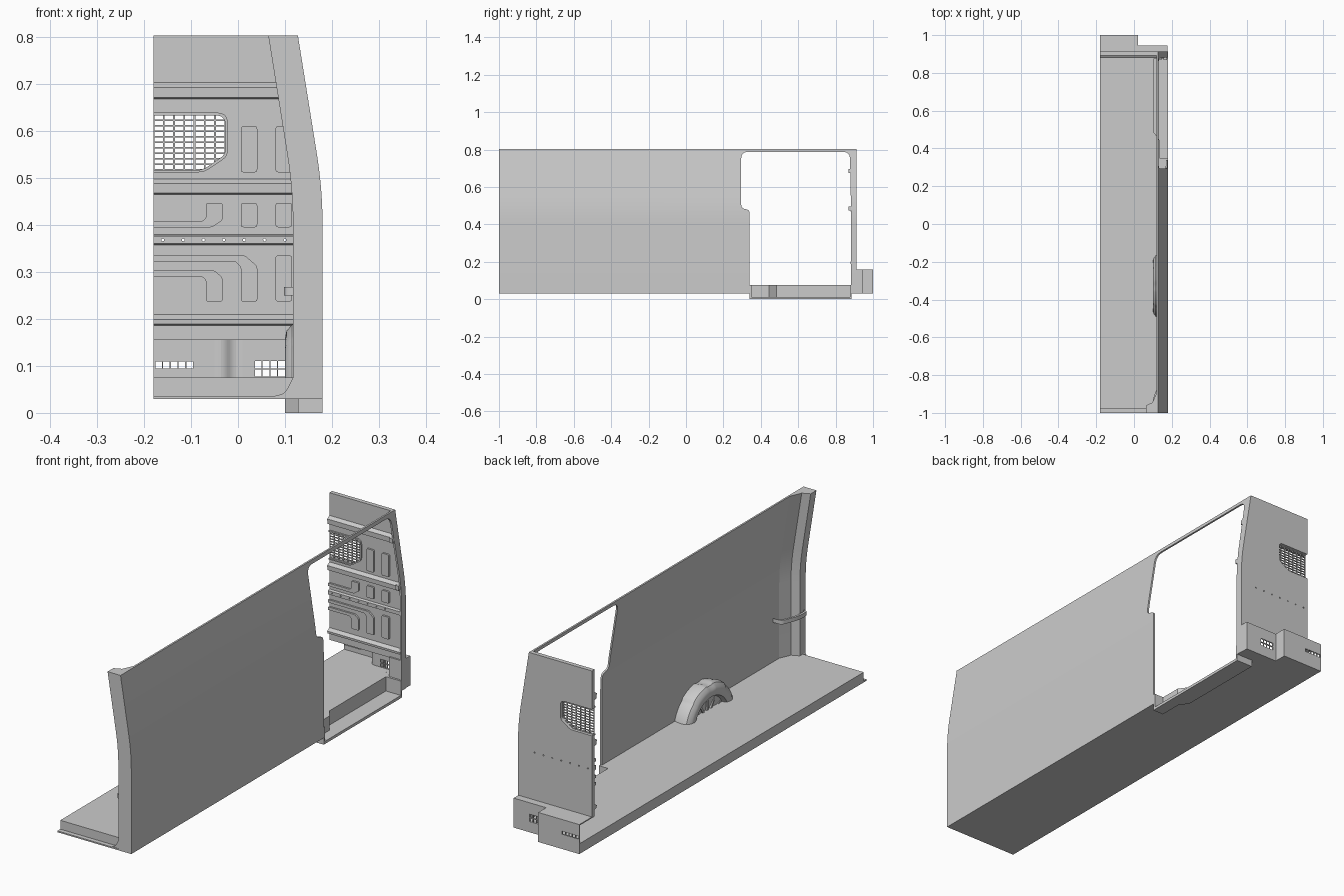
import bpy, bmesh, math
from mathutils import Vector

if "Cube" in bpy.data.objects:
    bpy.data.objects.remove(bpy.data.objects["Cube"])


def rounded(pts, r=0.0, n=5):
    # Fillet polygon corners; a third number in a point overrides the radius
    out, m = [], len(pts)
    for i, p in enumerate(pts):
        rad = p[2] if len(p) > 2 else r
        c = Vector(p[:2])
        if rad <= 0:
            out.append(tuple(c))
            continue
        a, b = Vector(pts[i - 1][:2]) - c, Vector(pts[(i + 1) % m][:2]) - c
        d = min(rad, a.length * .49, b.length * .49)
        p0, p1 = c + a.normalized() * d, c + b.normalized() * d
        for k in range(n + 1):
            t = k / n
            out.append(tuple(p0 * (1 - t) ** 2 + c * 2 * t * (1 - t) + p1 * t * t))
    return out


def place(axis, p, d):
    return {'x': (d, p[0], p[1]), 'y': (p[0], d, p[1]), 'z': (p[0], p[1], d)}[axis]


def loft(name, rings, closed=True):
    bm = bmesh.new()
    vr = [[bm.verts.new(p) for p in ring] for ring in rings]
    n = len(vr[0])
    for a, b in zip(vr, vr[1:]):
        for i in range(n if closed else n - 1):
            bm.faces.new((a[i], a[(i + 1) % n], b[(i + 1) % n], b[i]))
    if closed:
        bm.faces.new(vr[0])
        bm.faces.new(vr[-1])
    bmesh.ops.recalc_face_normals(bm, faces=bm.faces)
    me = bpy.data.meshes.new(name)
    bm.to_mesh(me)
    bm.free()
    ob = bpy.data.objects.new(name, me)
    bpy.context.collection.objects.link(ob)
    return ob


def prism(name, pts, axis, a, b, r=0.0):
    pts = rounded(pts, r)
    return loft(name, [[place(axis, p, d) for p in pts] for d in (a, b)])


def boxes(name, spans):
    bm = bmesh.new()
    for x0, x1, y0, y1, z0, z1 in spans:
        vs = bmesh.ops.create_cube(bm, size=1)['verts']
        for v in vs:
            v.co = ((x0 + x1) / 2 + v.co.x * (x1 - x0), (y0 + y1) / 2 + v.co.y * (y1 - y0),
                    (z0 + z1) / 2 + v.co.z * (z1 - z0))
    me = bpy.data.meshes.new(name)
    bm.to_mesh(me)
    bm.free()
    ob = bpy.data.objects.new(name, me)
    bpy.context.collection.objects.link(ob)
    return ob


def cut(ob, cutter):
    cutter.hide_render = True
    m = ob.modifiers.new('cut', 'BOOLEAN')
    m.object, m.operation, m.solver = cutter, 'DIFFERENCE', 'EXACT'
    bpy.context.view_layer.objects.active = ob
    bpy.ops.object.modifier_apply(modifier=m.name)
    bpy.data.objects.remove(cutter)


def smooth(ob):
    bpy.ops.object.select_all(action='DESELECT')
    ob.select_set(True)
    bpy.context.view_layer.objects.active = ob
    bpy.ops.object.shade_smooth_by_angle(angle=math.radians(30))


def outer(z):
    # Side wall outline: upright, then curving and leaning inward
    if z < .4:
        return .18
    return .18 - .533 * (z - .4) ** 2 if z < .55 else .168 - .16 * (z - .55)


ZS = [.03] + [.4 + .025 * i for i in range(7)] + [.803]

# Side wall with sliding door opening
wall = prism('side_wall', [(outer(z), z) for z in ZS] + [(outer(z) - .008, z) for z in reversed(ZS)], 'y', -1, .912)
cut(wall, prism('door_cutter', rounded([(.34, -.1), (.34, .478, .02), (.295, .485, .025), (.295, .787, .035),
    (.876, .787, .035), (.882, .5), (.882, -.1)]), 'x', 0, .3))
smooth(wall)
boxes('door_hinges', [(outer(z) - .02, outer(z) - .003, .868, .884, z, z + .02) for z in (.475, .675)])

# Rear corner pillar following the wall
plan = [(.0, -1), (.063, -1), (.063, -.96), (.03, -.945), (.006, -.89), (.002, -.89)]
smooth(loft('rear_pillar', [[(outer(z) - d, y, z) for d, y in plan] for z in ZS]))
prism('pillar_foot', rounded([(.172, .035), (.075, .035), (.1, .042, .01), (.117, .075), (.172, .075)]), 'y', -.998, -.95)

# Curved strap around the rear pillar
arc = rounded([(.165, -.85), (.13, -.85, .03), (.098, -.93, .06), (.098, -.985, .012), (.13, -.99)])
smooth(loft('pillar_strap', [[(x + dx, y, z) for dx, z in ((0, .25), (.01, .25), (.01, .268), (0, .268))] for x, y in arc]))

# Floor with rear lip, cut out for the step
step = [(.2, .34), (.2, .885), (.1, .885), (.1, .48), (.128, .44), (.128, .34)]
floor = boxes('floor', [(-.18, .175, -.98, .912, .03, .075)])
cut(floor, prism('step_cutter', step, 'z', -.1, .2))
boxes('floor_rear_lip', [(-.18, .178, -1, -.975, .03, .036)])

# Door step pan
pan = prism('step_pan', [(min(x, .18), y) for x, y in step], 'z', 0, .075)
cut(pan, prism('pan_cutter', [(.3, .35), (.3, .877), (.107, .877), (.107, .483), (.135, .444), (.135, .35)], 'z', .012, .2))

# Toe box in front of the bulkhead, hollow and vented
toe = prism('toe_box', [(-.18, .9), (-.18, 1), (.02, 1), (.02, .945), (.178, .945), (.178, .9)], 'z', .03, .16)
cut(toe, prism('toe_cutter', rounded([(-.3, .8), (-.3, .994), (-.03, .994, .02), (-.01, .939, .02), (.115, .939), (.115, .8)]),
    'z', .075, .155))
cells = [(-.176 + .0165 * i, -.162 + .0165 * i, .98, 1.1, .095, .109) for i in range(5)]
cells += [(.036 + .0165 * i, .0505 + .0165 * i, .92, .96, z, z + .015) for i in range(4) for z in (.077, .095)]
cut(toe, boxes('vent_cutter', cells))

# Bulkhead panel with window and row of rivet holes
edge = [(outer(z) - .004, z) for z in [.155] + ZS[1:]]
bulkhead = prism('bulkhead', [(-.18, .155)] + edge + [(-.18, .803)], 'y', .893, .912)
window = [(-.2, .517), (-.075, .517, .012), (-.027, .55, .012), (-.027, .633, .02), (-.2, .633)]
cut(bulkhead, prism('window_cutter', window, 'y', .8, 1))
for i in range(7):
    x = -.16 + .0433 * i
    hole = [(x + .003 * math.cos(a * math.pi / 4), .368 + .003 * math.sin(a * math.pi / 4)) for a in range(8)]
    cut(bulkhead, prism('hole_cutter', hole, 'y', .8, 1))
boxes('bulkhead_side_post', [(.115, .174, .886, .912, .075, .16)])

# Window frame and mesh
big = [(-.18, .512), (-.073, .512, .012), (-.022, .546, .012), (-.022, .639, .022), (-.18, .639)]
frame = prism('window_frame', big, 'y', .886, .895)
cut(frame, prism('frame_cutter', window, 'y', .8, 1))
grille = prism('window_mesh', [(max(p[0], -.18),) + p[1:] for p in window], 'y', .894, .899)
cut(grille, boxes('mesh_cutter', [(-.178 + .0218 * i, -.160 + .0218 * i, .85, .95, .519 + .0117 * j, .5275 + .0117 * j)
    for i in range(7) for j in range(10)]))

# Horizontal stiffening ribs
for i, (z0, z1) in enumerate([(.667, .705), (.464, .5), (.185, .211)]):
    prism('rib_%d' % i, [(.896, z0), (.879, z0 + .004), (.878, z1 - .012), (.896, z1)], 'x', -.18, outer(z1) - .006)
bead = prism('rivet_rail', [(.896, .356), (.882, .36), (.882, .376), (.896, .38)], 'x', -.18, .172)
for i in range(7):
    x = -.16 + .0433 * i
    hole = [(x + .003 * math.cos(a * math.pi / 4), .368 + .003 * math.sin(a * math.pi / 4)) for a in range(8)]
    cut(bead, prism('hole_cutter', hole, 'y', .8, 1))

# Pressed pads and hooked channels
for i, (x0, z0, z1) in enumerate([(.006, .512, .61), (.08, .512, .61), (.006, .395, .447), (.08, .395, .447), (.08, .237, .335)]):
    prism('pad_%d' % i, [(x0, z0), (x0 + .035, z0), (x0 + .035, z1), (x0, z1)], 'y', .885, .896, .006)
channels = [
    [(-.18, .395, 0), (-.055, .395), (-.033, .41), (-.033, .447), (-.068, .447), (-.068, .415), (-.075, .408), (-.18, .408, 0)],
    [(-.18, .335, 0), (.015, .335), (.041, .312), (.041, .237), (.006, .237), (.006, .31), (-.005, .322), (-.18, .322, 0)],
    [(-.18, .303, 0), (-.05, .303), (-.033, .288), (-.033, .237), (-.068, .237), (-.068, .282), (-.076, .29), (-.18, .29, 0)]]
for i, pts in enumerate(channels):
    prism('channel_%d' % i, pts, 'y', .885, .896, .005)

# Wheel arch: tyre-like half ring with a recessed centre
prof = [(.174, .152), (.135, .157), (.115, .152), (.103, .138), (.1, .122), (.105, .106), (.125, .1), (.135, .02), (.135, .001)]
rings = []
for k in range(49):
    a = math.pi * k / 48
    bump = 1.03 if 14 <= k <= 22 or 26 <= k <= 34 else 1.0
    rings.append([(x, -.328 + 1.1 * r * math.cos(a) * (bump if r > .11 else 1),
                   .033 + r * math.sin(a) * (bump if r > .11 else 1)) for x, r in prof])
smooth(loft('wheel_arch', rings, closed=False))
for k in range(5):
    a = math.radians(30 + 30 * k)
    c, s = math.cos(a), math.sin(a)
    quad = [(r * c - w * s, r * s + w * c) for r, w in ((.03, -.004), (.105, -.004), (.105, .004), (.03, .004))]
    prism('arch_spoke_%d' % k, [(-.328 + 1.1 * y, .033 + z) for y, z in quad], 'x', .124, .137)
